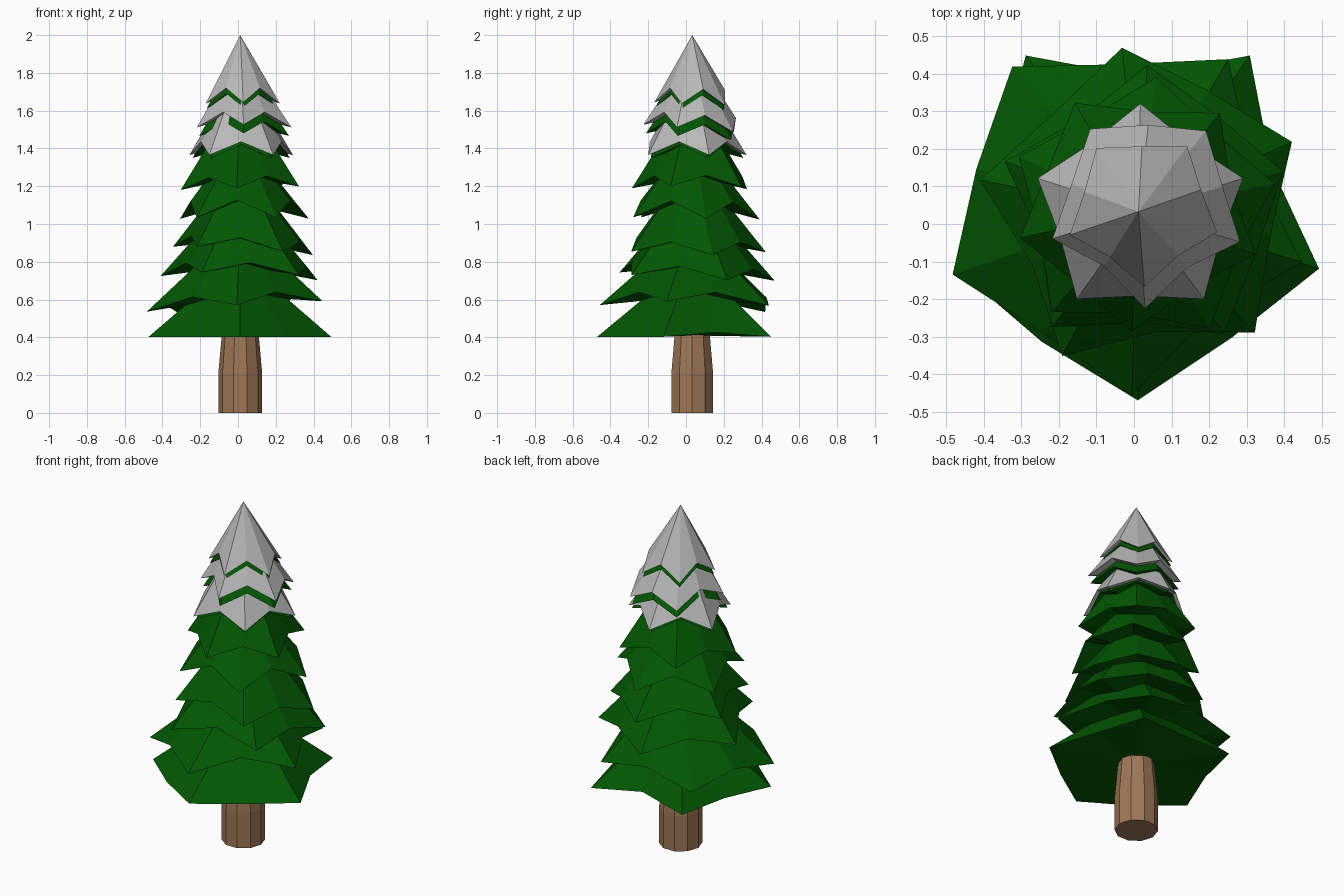
import bpy, bmesh
from math import cos, sin, pi, radians

if "Cube" in bpy.data.objects:
    bpy.data.objects.remove(bpy.data.objects["Cube"])

AXIS = (0.012, 0.033)
SKIRT = 0.403  # lowest height of any branch


def material(name, r, g, b):
    mat = bpy.data.materials.new(name)
    mat.use_nodes = True
    mat.diffuse_color = (r, g, b, 1)
    mat.node_tree.nodes["Principled BSDF"].inputs["Base Color"].default_value = (r, g, b, 1)
    return mat


GREEN = material("needle green", 0.001, 0.095, 0.001)
SNOW = material("snow", 0.48, 0.48, 0.48)
BARK = material("bark brown", 0.34, 0.185, 0.095)


def finish(bm, name, mat):
    bmesh.ops.recalc_face_normals(bm, faces=bm.faces)
    mesh = bpy.data.meshes.new(name)
    bm.to_mesh(mesh)
    bm.free()
    mesh.materials.append(mat)
    obj = bpy.data.objects.new(name, mesh)
    obj.location = (*AXIS, 0)
    bpy.context.collection.objects.link(obj)


def tier(name, mat, z, r, top, turn, rise, lean, shift):
    """Five-pointed cone; its notches rise above the tips, and lifted notches pull inwards."""
    bm = bmesh.new()
    rim = []
    for i in range(10):
        a = radians(turn) + i * pi / 5
        notch = i % 2
        slope = lean[0] * cos(a) + lean[1] * sin(a)
        rad = r * (0.78 - slope if notch else 1)
        height = max(SKIRT, z + rise * notch + slope * rad)
        rim.append(bm.verts.new((rad * cos(a) + shift[0], rad * sin(a) + shift[1], height)))
    peak = bm.verts.new((0, 0, top))
    under = bm.verts.new((0, 0, max(SKIRT, z + rise)))
    for a, b in zip(rim, rim[1:] + rim[:1]):
        bm.faces.new((a, b, peak))
        bm.faces.new((b, a, under))
    finish(bm, name, mat)


# Trunk: straight foot, tapered upper part
bm = bmesh.new()
rings = []
for z, r in ((0, 0.116), (0.21, 0.116), (0.5, 0.09)):
    rings.append([bm.verts.new((r * cos(i * pi / 5), r * sin(i * pi / 5), z)) for i in range(10)])
for low, high in zip(rings, rings[1:]):
    for i in range(10):
        j = (i + 1) % 10
        bm.faces.new((low[i], low[j], high[j], high[i]))
bm.faces.new(rings[0])
bm.faces.new(rings[-1])
finish(bm, "trunk", BARK)

# Tip height, radius, peak height, turn, notch rise, lean, shift
branches = [
    (0.36, 0.508, 0.82, -90, 0.05, (0.02, 0.08), (-0.002, 0.005)),
    (0.56, 0.49, 1.00, -88, 0.06, (0.06, -0.02), (-0.035, 0)),
    (0.72, 0.44, 1.20, 97, 0.06, (-0.02, -0.05), (0.01, 0)),
    (0.86, 0.39, 1.34, 88, 0.06, (-0.06, -0.02), (0.01, 0)),
    (1.03, 0.36, 1.48, 84, 0.09, (0, -0.02), (0.01, 0)),
    (1.19, 0.33, 1.70, -94, 0.06, (0.03, 0), (0.005, 0.01)),
    (1.35, 0.27, 1.80, 90, 0.07, (0, 0), (0.005, 0)),
    (1.46, 0.25, 1.85, -91, 0.07, (0, -0.08), (0.022, 0.005)),
    (1.61, 0.2, 1.96, -89, 0.075, (0, -0.04), (0.012, 0.005)),
]
# Snow caps over the three highest tiers
caps = [
    (1.365, 0.288, 1.84, 90, 0.07, (0, 0), (0.005, 0)),
    (1.505, 0.263, 1.92, -91, 0.075, (0, -0.08), (0.022, 0.005)),
    (1.635, 0.206, 2.0, -89, 0.08, (0, -0.04), (0.012, 0.005)),
]
for label, mat, table in (("branch_tier", GREEN, branches), ("snow_cap", SNOW, caps)):
    for n, row in enumerate(table, 1):
        tier(f"{label}_{n}", mat, *row)
